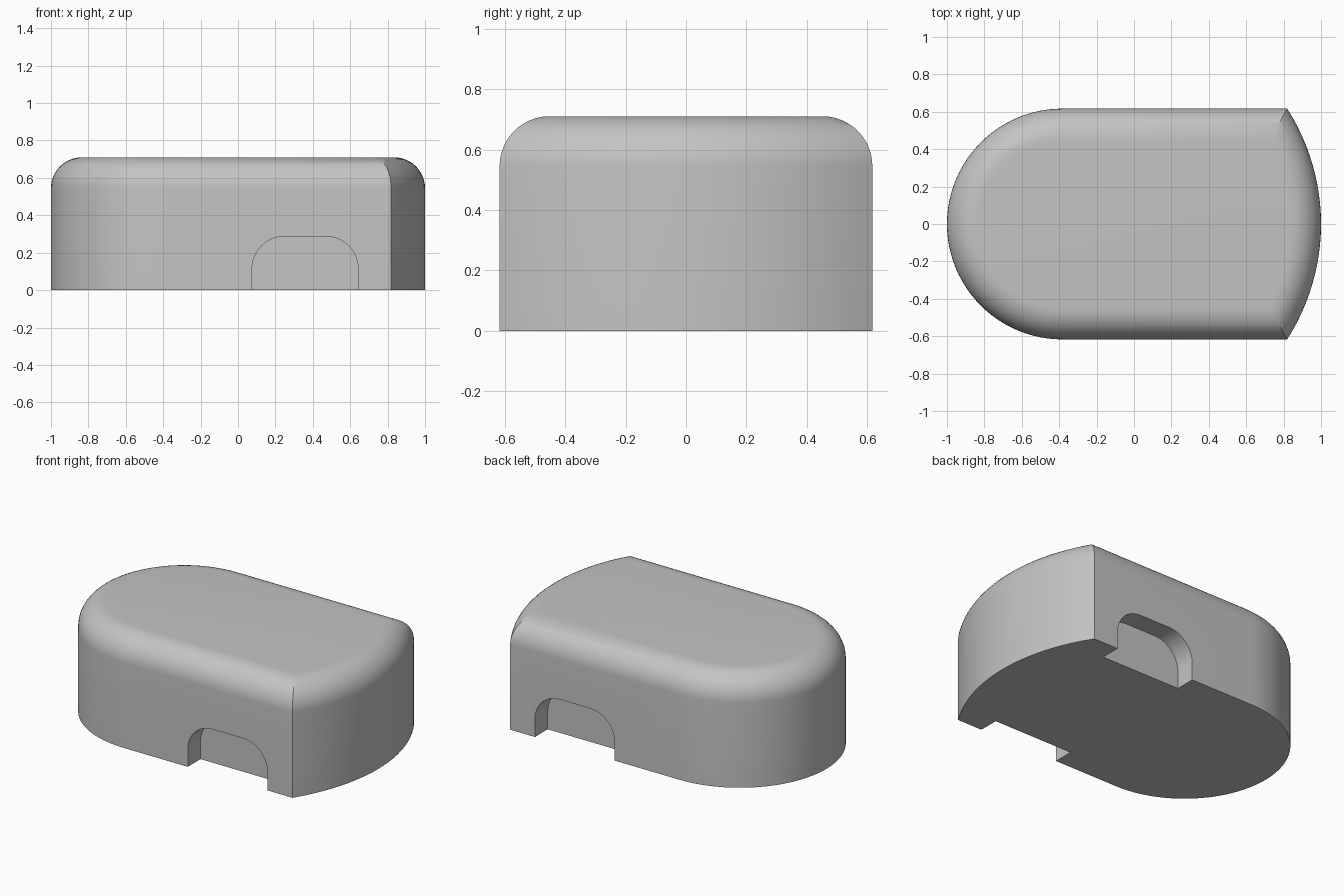
import bpy, bmesh, math

if "Cube" in bpy.data.objects:
    bpy.data.objects.remove(bpy.data.objects["Cube"])

HALF_W, HEIGHT, FILLET = 0.617, 0.71, 0.165
END_R, END_X = 1.14, -0.14          # shallow arc at the +x end
ROUND_X = HALF_W - 1.0              # centre of the half-round -x end

grey = bpy.data.materials.new("light grey")
grey.use_nodes = True
colour = (0.55, 0.55, 0.55, 1)
grey.diffuse_color = colour
grey.node_tree.nodes["Principled BSDF"].inputs["Base Color"].default_value = colour


def outline(inset):
    """Plan outline, counter-clockwise, offset inwards."""
    r, big = HALF_W - inset, END_R - inset
    sweep = math.asin(r / big)
    pts = []
    for i in range(25):
        a = -sweep + 2 * sweep * i / 24
        pts.append((END_X + big * math.cos(a), big * math.sin(a)))
    for i in range(49):
        a = math.pi / 2 + math.pi * i / 48
        pts.append((ROUND_X + r * math.cos(a), r * math.sin(a)))
    return pts


def make_object(name, rings):
    """Skin a stack of matching rings and cap both ends."""
    bm = bmesh.new()
    loops = [[bm.verts.new(p) for p in ring] for ring in rings]
    n = len(loops[0])
    for low, high in zip(loops, loops[1:]):
        for i in range(n):
            j = (i + 1) % n
            bm.faces.new((low[i], low[j], high[j], high[i]))
    bm.faces.new(loops[0][::-1])
    bm.faces.new(loops[-1])
    bmesh.ops.recalc_face_normals(bm, faces=bm.faces)
    mesh = bpy.data.meshes.new(name)
    bm.to_mesh(mesh)
    bm.free()
    obj = bpy.data.objects.new(name, mesh)
    bpy.context.collection.objects.link(obj)
    mesh.materials.append(grey)
    return obj


# Body: straight walls, then a quarter-round edge into the flat top
levels = [(0, 0)]
for i in range(13):
    a = math.pi / 2 * i / 12
    levels.append((FILLET * (1 - math.cos(a)), HEIGHT - FILLET * (1 - math.sin(a))))
body = make_object("body", [[(x, y, z) for x, y in outline(d)] for d, z in levels])

# Grip notches: arched cutters on both long sides
X0, X1, TOP, R, DEPTH = 0.075, 0.642, 0.288, 0.175, 0.13
arch = [(X0, -0.1), (X1, -0.1)]
for cx, start in ((X1 - R, 0), (X0 + R, math.pi / 2)):
    for i in range(13):
        a = start + math.pi / 2 * i / 12
        arch.append((cx + R * math.cos(a), TOP - R + R * math.sin(a)))

cutters = []
for side, name in ((-1, "front_notch_cutter"), (1, "back_notch_cutter")):
    ys = (side * (HALF_W - DEPTH), side * (HALF_W + 0.1))
    cutter = make_object(name, [[(x, y, z) for x, z in arch] for y in ys])
    cutter.hide_render = True
    cutters.append(cutter)
    cut = body.modifiers.new(name, "BOOLEAN")
    cut.operation = "DIFFERENCE"
    cut.solver = "EXACT"
    cut.object = cutter

# Apply the cuts, drop the cutters and smooth the curved faces
bpy.ops.object.select_all(action="DESELECT")
bpy.context.view_layer.objects.active = body
body.select_set(True)
for mod in list(body.modifiers):
    bpy.ops.object.modifier_apply(modifier=mod.name)
for cutter in cutters:
    bpy.data.objects.remove(cutter)
bpy.ops.object.shade_smooth_by_angle(angle=math.radians(30))
